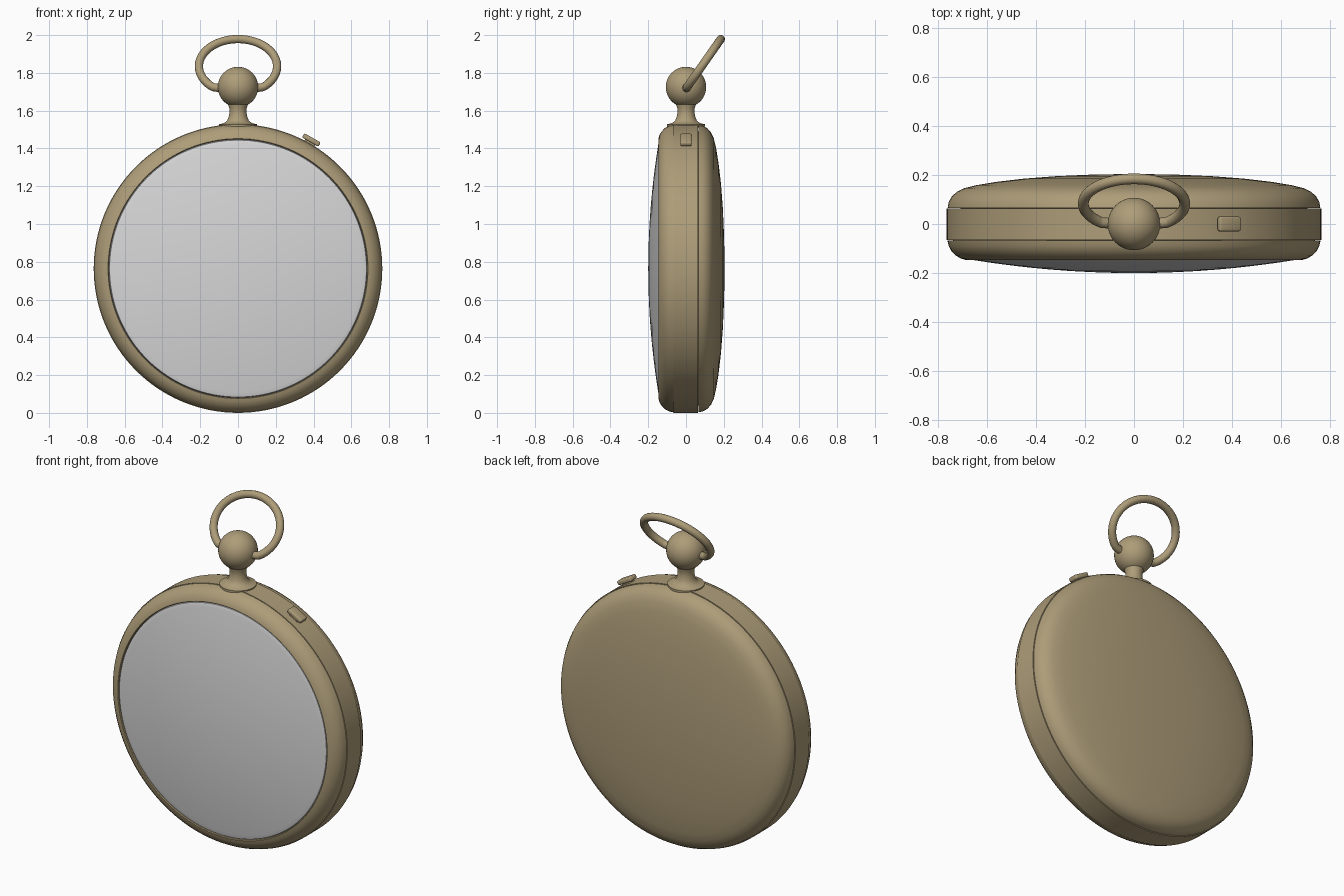
import bpy, bmesh, math
from mathutils import Vector, Matrix

if "Cube" in bpy.data.objects:
    bpy.data.objects.remove(bpy.data.objects["Cube"])

CZ = 0.764  # height of the case centre


def material(name, rgb):
    m = bpy.data.materials.new(name)
    m.diffuse_color = (*rgb, 1)
    m.use_nodes = True
    m.node_tree.nodes["Principled BSDF"].inputs["Base Color"].default_value = m.diffuse_color
    return m


BRASS = material("aged brass", (0.42, 0.335, 0.19))
GLASS = material("pale crystal", (0.68, 0.68, 0.68))


def finish(bm, name, mat, angle=35):
    bmesh.ops.remove_doubles(bm, verts=bm.verts, dist=1e-5)
    bmesh.ops.recalc_face_normals(bm, faces=bm.faces)
    me = bpy.data.meshes.new(name)
    bm.to_mesh(me)
    bm.free()
    ob = bpy.data.objects.new(name, me)
    bpy.context.collection.objects.link(ob)
    me.materials.append(mat)
    bpy.ops.object.select_all(action='DESELECT')
    ob.select_set(True)
    bpy.context.view_layer.objects.active = ob
    bpy.ops.object.shade_smooth_by_angle(angle=math.radians(angle))
    return ob


def lathe(name, profile, mat, axis, centre, steps=128, angle=35):
    """Revolve (radius, height) points round the Y or Z axis."""
    bm = bmesh.new()
    vs = [bm.verts.new((r, h, 0) if axis == 'Y' else (r, 0, h)) for r, h in profile]
    es = [bm.edges.new(p) for p in zip(vs, vs[1:])]
    bmesh.ops.spin(bm, geom=vs + es, cent=(0, 0, 0), steps=steps, angle=2 * math.pi,
                   axis=(0, 1, 0) if axis == 'Y' else (0, 0, 1))
    bmesh.ops.translate(bm, verts=bm.verts, vec=centre)
    return finish(bm, name, mat, angle)


C = (0, 0, CZ)
# Case: middle band, domed back cover, front bezel and crystal
lathe("case_band", [(0.70, -0.065), (0.764, -0.065), (0.764, 0.064), (0.70, 0.064)], BRASS, 'Y', C)
lathe("back_cover", [(0.70, 0.064), (0.760, 0.066), (0.756, 0.09), (0.742, 0.114), (0.72, 0.133),
                     (0.69, 0.147), (0.64, 0.159), (0.56, 0.172), (0.45, 0.185), (0.32, 0.195),
                     (0.16, 0.202), (0, 0.204)], BRASS, 'Y', C)
lathe("front_bezel", [(0.70, -0.065), (0.761, -0.067), (0.756, -0.09), (0.744, -0.112),
                      (0.725, -0.130), (0.706, -0.141), (0.688, -0.146), (0.684, -0.142),
                      (0.684, -0.12)], BRASS, 'Y', C)
lathe("crystal", [(0.684, -0.125), (0.680, -0.142)] +
      [(0.68 * math.cos(t), -0.143 - 0.057 * (1 - math.cos(t) ** 2))
       for t in [i * math.pi / 24 for i in range(1, 13)]], GLASS, 'Y', C)

# Flared neck and ball crown
lathe("neck", [(0, 1.50), (0.10, 1.515), (0.10, 1.528), (0.075, 1.534), (0.058, 1.546),
               (0.05, 1.565), (0.045, 1.59), (0.046, 1.612), (0.053, 1.635), (0.06, 1.66),
               (0, 1.66)], BRASS, 'Z', (0, 0, 0), 48, 50)
ball = [(0.107 * math.sin(t), -0.107 * math.cos(t)) for t in [i * math.pi / 24 for i in range(25)]]
lathe("crown_ball", ball, BRASS, 'Z', (0, 0, 1.725), 48)

# Tilted bow ring whose ends turn into the ball
path = [(0.07, 1.716)]
for i in range(49):
    a = math.radians(-50 + 280 * i / 48)
    path.append((0.207 * math.cos(a), 1.835 + 0.144 * math.sin(a)))
path.append((-0.07, 1.716))
pts = [Vector((x, (z - 1.716) * 0.70, z)) for x, z in path]
normal = Vector((0, 1, -0.70)).normalized()
bm = bmesh.new()
rings = []
for i, p in enumerate(pts):
    tangent = (pts[min(i + 1, len(pts) - 1)] - pts[max(i - 1, 0)]).normalized()
    side = tangent.cross(normal)
    rings.append([bm.verts.new(p + 0.022 * (math.cos(t) * side + math.sin(t) * normal))
                  for t in [k * math.pi / 8 for k in range(16)]])
for a, b in zip(rings, rings[1:]):
    for k in range(16):
        bm.faces.new((a[k], a[k - 1], b[k - 1], b[k]))
bm.faces.new(rings[0])
bm.faces.new(rings[-1])
finish(bm, "bow_ring", BRASS, 50)


# Small push button on the upper right of the band
def button_part(name, size, radius, bevel):
    turn = math.radians(29.7)
    bm = bmesh.new()
    bmesh.ops.create_cube(bm, size=1)
    bmesh.ops.scale(bm, verts=bm.verts, vec=size)
    bmesh.ops.bevel(bm, geom=bm.edges[:], offset=bevel, segments=3, affect='EDGES', profile=0.5)
    bmesh.ops.translate(bm, verts=bm.verts, vec=(0, 0, radius))
    bmesh.ops.transform(bm, verts=bm.verts,
                        matrix=Matrix.Translation(C) @ Matrix.Rotation(turn, 4, 'Y'))
    finish(bm, name, BRASS)


button_part("button_cap", (0.10, 0.06, 0.026), 0.784, 0.008)
button_part("button_stem", (0.06, 0.045, 0.06), 0.755, 0.004)
